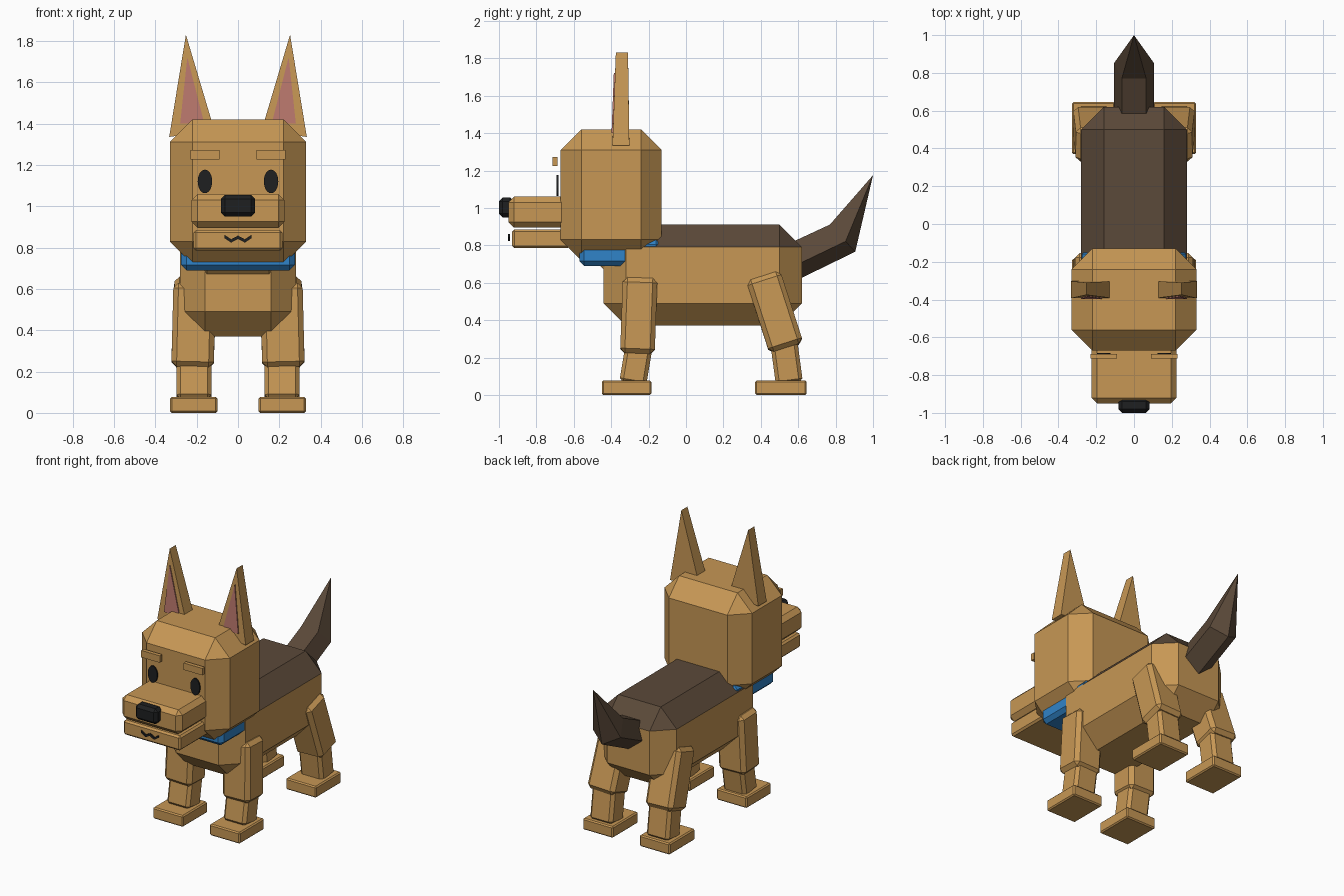
import bpy, bmesh
from math import atan2, sin, cos, pi, radians
from mathutils import Vector, Matrix

cube = bpy.data.objects.get("Cube")
if cube:
    bpy.data.objects.remove(cube, do_unlink=True)


def material(name, color):
    m = bpy.data.materials.new(name)
    m.use_nodes = True
    m.diffuse_color = (*color, 1)
    bsdf = m.node_tree.nodes["Principled BSDF"]
    bsdf.inputs["Base Color"].default_value = (*color, 1)
    bsdf.inputs["Roughness"].default_value = 0.8
    return m


TAN = material("tan fur", (0.57, 0.31, 0.09))
BROWN = material("dark brown fur", (0.105, 0.067, 0.041))
BLUE = material("collar blue", (0.03, 0.23, 0.58))
PINK = material("inner ear pink", (0.50, 0.19, 0.155))
BLACK = material("black", (0.013, 0.014, 0.015))


def finish(bm, name, *mats):
    bmesh.ops.recalc_face_normals(bm, faces=bm.faces[:])
    me = bpy.data.meshes.new(name)
    bm.to_mesh(me)
    bm.free()
    for m in mats:
        me.materials.append(m)
    ob = bpy.data.objects.new(name, me)
    bpy.context.collection.objects.link(ob)
    return ob


def block(name, mat, center, size, bevel=0.0, rot=None):
    """Chamfered box, optionally rotated about its centre."""
    bm = bmesh.new()
    bmesh.ops.create_cube(bm, size=1, matrix=Matrix.Diagonal((*size, 1)))
    if bevel:
        bmesh.ops.bevel(bm, geom=bm.edges[:], offset=bevel, segments=1,
                        affect='EDGES', clamp_overlap=True)
    turn = rot.to_matrix().to_4x4() if rot else Matrix()
    bm.transform(Matrix.Translation(center) @ turn)
    return finish(bm, name, mat)


def span(name, mat, x, y, z, bevel=0.0):
    """Chamfered box given by its ranges."""
    ranges = (x, y, z)
    return block(name, mat, [(a + b) / 2 for a, b in ranges],
                 [b - a for a, b in ranges], bevel)


def limb(name, mat, top, bottom, width, depth, bevel):
    """Chamfered box running between two points."""
    top, bottom = Vector(top), Vector(bottom)
    axis = top - bottom
    rot = Vector((0, 0, 1)).rotation_difference(axis)
    return block(name, mat, (top + bottom) / 2, (width, depth, axis.length), bevel, rot)


def plate(name, mat, points):
    """Solid from an x-z outline; each point carries its front and back y."""
    bm = bmesh.new()
    front = [bm.verts.new((x, a, z)) for x, z, a, b in points]
    back = [bm.verts.new((x, b, z)) for x, z, a, b in points]
    bm.faces.new(front)
    bm.faces.new(back[::-1])
    for i in range(len(points)):
        j = (i + 1) % len(points)
        bm.faces.new((front[i], back[i], back[j], front[j]))
    return finish(bm, name, mat)


# Body with a dark saddle on the upper faces
body = span("body", TAN, (-0.28, 0.28), (-0.44, 0.62), (0.37, 0.91), 0.12)
body.data.materials.append(BROWN)
for face in body.data.polygons:
    face.material_index = 1 if face.center.z > 0.79 else 0

# Neck, collar and head
block("neck", TAN, (0, -0.3, 0.8), (0.5, 0.38, 0.44), 0.1,
      Matrix.Rotation(radians(45), 3, 'X').to_quaternion())
span("collar", BLUE, (-0.275, 0.275), (-0.57, -0.135), (0.69, 0.83), 0.025)
span("head", TAN, (-0.33, 0.33), (-0.67, -0.13), (0.72, 1.42), 0.11)

# Muzzle, jaw and nose
span("muzzle", TAN, (-0.225, 0.225), (-0.95, -0.62), (0.895, 1.06), 0.03)
span("jaw", TAN, (-0.215, 0.215), (-0.93, -0.62), (0.785, 0.885), 0.012)
span("nose", BLACK, (-0.083, 0.083), (-1.0, -0.92), (0.95, 1.055), 0.02)

# Zigzag mouth
path = [(-0.065, 0.853), (-0.033, 0.832), (0, 0.85), (0.033, 0.832), (0.065, 0.853)]
outline = [(x, z + 0.008) for x, z in path] + [(x, z - 0.008) for x, z in path[::-1]]
plate("mouth", BLACK, [(x, z, -0.951, -0.942) for x, z in outline])

# Tail: five-sided tube narrowing to a point
bm = bmesh.new()
rings = []
for y, z, uy, uz in ((0.58, 0.727, -0.24, 0.97), (0.83, 0.846, -0.68, 0.73)):
    ring = []
    for k in range(5):
        a = 2 * pi * (k + 0.5) / 5
        r = 0.11
        ring.append(bm.verts.new((r * sin(a), y + uy * r * cos(a), z + uz * r * cos(a))))
    rings.append(ring)
tip = bm.verts.new((0, 1.0, 1.175))
bm.faces.new(rings[0])
for k in range(5):
    n = (k + 1) % 5
    bm.faces.new((rings[0][k], rings[0][n], rings[1][n], rings[1][k]))
    bm.faces.new((rings[1][k], rings[1][n], tip))
finish(bm, "tail", BROWN)

# Paired parts
for side, s in (("left", 1), ("right", -1)):
    # Ears
    plate(side + "_ear", TAN, [(s * 0.333, 1.335, -0.393, -0.303),
                               (s * 0.252, 1.83, -0.375, -0.31),
                               (s * 0.115, 1.37, -0.393, -0.303)])
    plate(side + "_inner_ear", PINK, [(s * 0.28, 1.4, -0.398, -0.389),
                                      (s * 0.245, 1.72, -0.386, -0.377),
                                      (s * 0.163, 1.4, -0.398, -0.389)])

    # Eyes and brows
    ring = [2 * pi * k / 24 for k in range(24)]
    plate(side + "_eye", BLACK, [(s * 0.16 + 0.035 * cos(a), 1.12 + 0.057 * sin(a),
                                  -0.692, -0.683) for a in ring])
    x0, x1 = sorted((s * 0.09, s * 0.23))
    span(side + "_brow", TAN, (x0, x1), (-0.713, -0.687), (1.225, 1.272))

    # Front leg
    limb(side + "_front_upper_leg", TAN, (s * 0.21, -0.245, 0.625),
         (s * 0.22, -0.26, 0.22), 0.205, 0.185, 0.025)
    limb(side + "_front_lower_leg", TAN, (s * 0.213, -0.25, 0.27),
         (s * 0.213, -0.285, 0.06), 0.17, 0.145, 0.02)
    x0, x1 = sorted((s * 0.1, s * 0.328))
    span(side + "_front_paw", TAN, (x0, x1), (-0.45, -0.185), (0, 0.077), 0.008)

    # Hind leg
    limb(side + "_hind_upper_leg", TAN, (s * 0.205, 0.413, 0.635),
         (s * 0.22, 0.537, 0.25), 0.205, 0.19, 0.025)
    limb(side + "_hind_lower_leg", TAN, (s * 0.213, 0.522, 0.29),
         (s * 0.213, 0.553, 0.06), 0.17, 0.145, 0.02)
    span(side + "_hind_paw", TAN, (x0, x1), (0.37, 0.645), (0, 0.077), 0.008)
